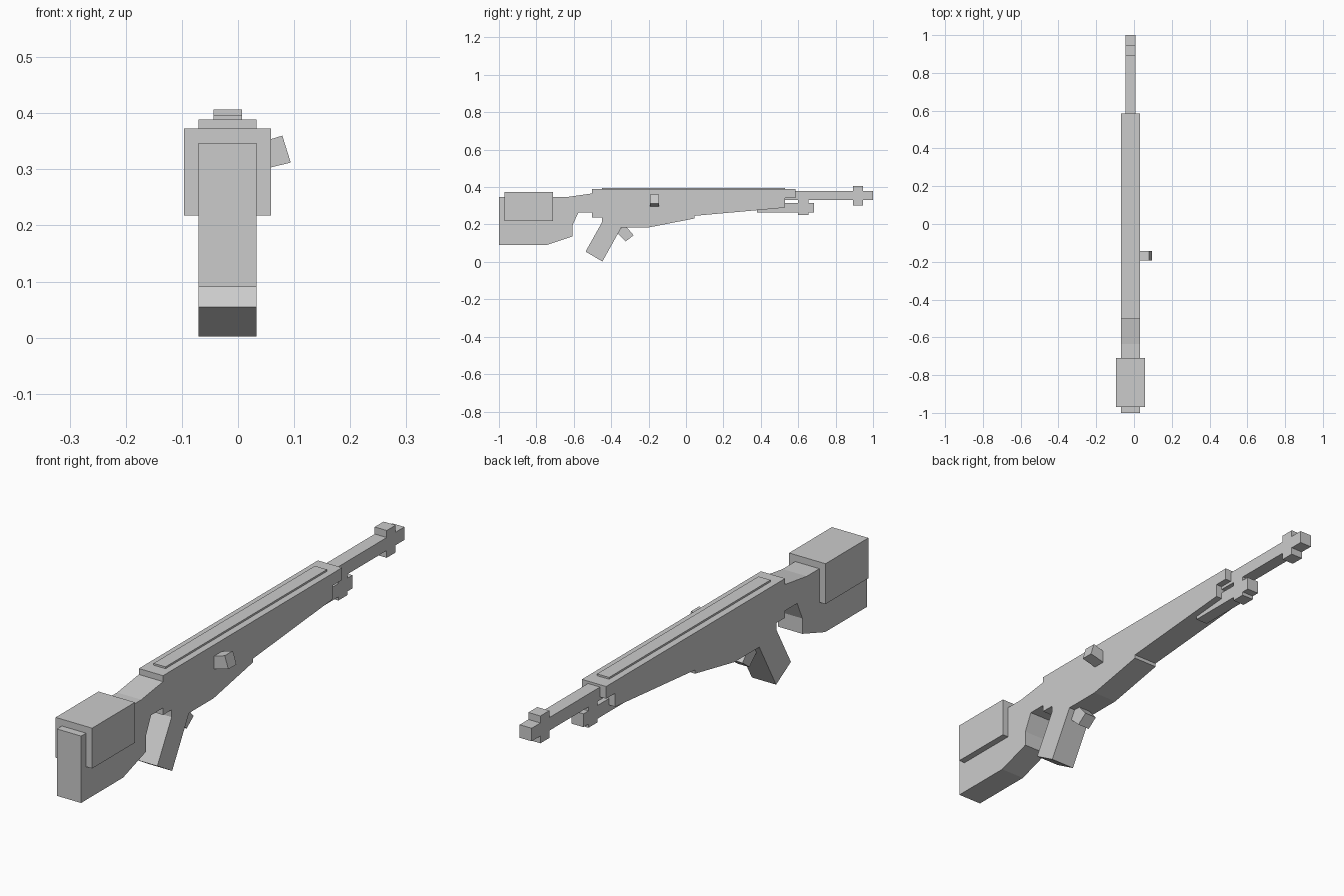
import bpy, bmesh
from mathutils import Vector

cube = bpy.data.objects.get("Cube")
if cube:
    bpy.data.objects.remove(cube, do_unlink=True)

grey = bpy.data.materials.new("plain grey")
grey.use_nodes = True
colour = (0.6, 0.6, 0.6, 1)
grey.diffuse_color = colour
grey.node_tree.nodes["Principled BSDF"].inputs["Base Color"].default_value = colour

MID = -0.0185      # centre plane of the body
WIDE, THIN, FAT = 0.103, 0.051, 0.155


def extrude(name, points, offset):
    """Extrude a flat outline along an offset vector."""
    bm = bmesh.new()
    face = bm.faces.new([bm.verts.new(p) for p in points])
    new = bmesh.ops.extrude_face_region(bm, geom=[face])["geom"]
    verts = [v for v in new if isinstance(v, bmesh.types.BMVert)]
    bmesh.ops.translate(bm, verts=verts, vec=Vector(offset))
    bmesh.ops.recalc_face_normals(bm, faces=bm.faces)
    mesh = bpy.data.meshes.new(name)
    bm.to_mesh(mesh)
    bm.free()
    mesh.materials.append(grey)
    obj = bpy.data.objects.new(name, mesh)
    bpy.context.collection.objects.link(obj)
    return obj


def side(name, outline, width):
    """Side outline (y, z) given a width about the centre plane."""
    return extrude(name, [(MID - width / 2, y, z) for y, z in outline], (width, 0, 0))


def block(name, y0, y1, z0, z1, width):
    return side(name, [(y0, z0), (y1, z0), (y1, z1), (y0, z1)], width)


# Stock, grip and fore-end share one continuous side outline
side("body", [
    (-1, 0.09), (-0.745, 0.09), (-0.607, 0.136), (-0.607, 0.195),
    (-0.575, 0.265), (-0.502, 0.265), (-0.502, 0.238), (-0.45, 0.238),
    (-0.45, 0.21), (-0.537, 0.055), (-0.447, 0.002), (-0.345, 0.185),
    (-0.195, 0.185), (0.045, 0.232), (0.045, 0.246), (0.53, 0.29),
    (0.53, 0.342), (0.585, 0.342), (0.585, 0.389), (-0.502, 0.389),
    (-0.502, 0.366), (-0.634, 0.347), (-1, 0.347)], WIDE)
block("cheek_block", -0.97, -0.71, 0.218, 0.373, FAT)
block("top_rail", -0.45, 0.53, 0.38, 0.396, THIN)

# Barrel and the parts at its front
block("barrel", 0.5, 1, 0.33, 0.38, THIN)
block("front_collar", 0.893, 0.947, 0.302, 0.407, THIN)
block("lower_tube", 0.38, 0.685, 0.264, 0.315, THIN)
block("tube_bracket", 0.6, 0.655, 0.25, 0.335, THIN)

# Trigger and side handle
side("trigger", [(-0.37, 0.155), (-0.322, 0.11), (-0.28, 0.142), (-0.33, 0.2)], THIN)
extrude("side_handle", [(-0.015, -0.193, 0.331), (0.079, -0.193, 0.36),
                        (0.094, -0.193, 0.312), (0, -0.193, 0.289)], (0, 0.049, 0))
